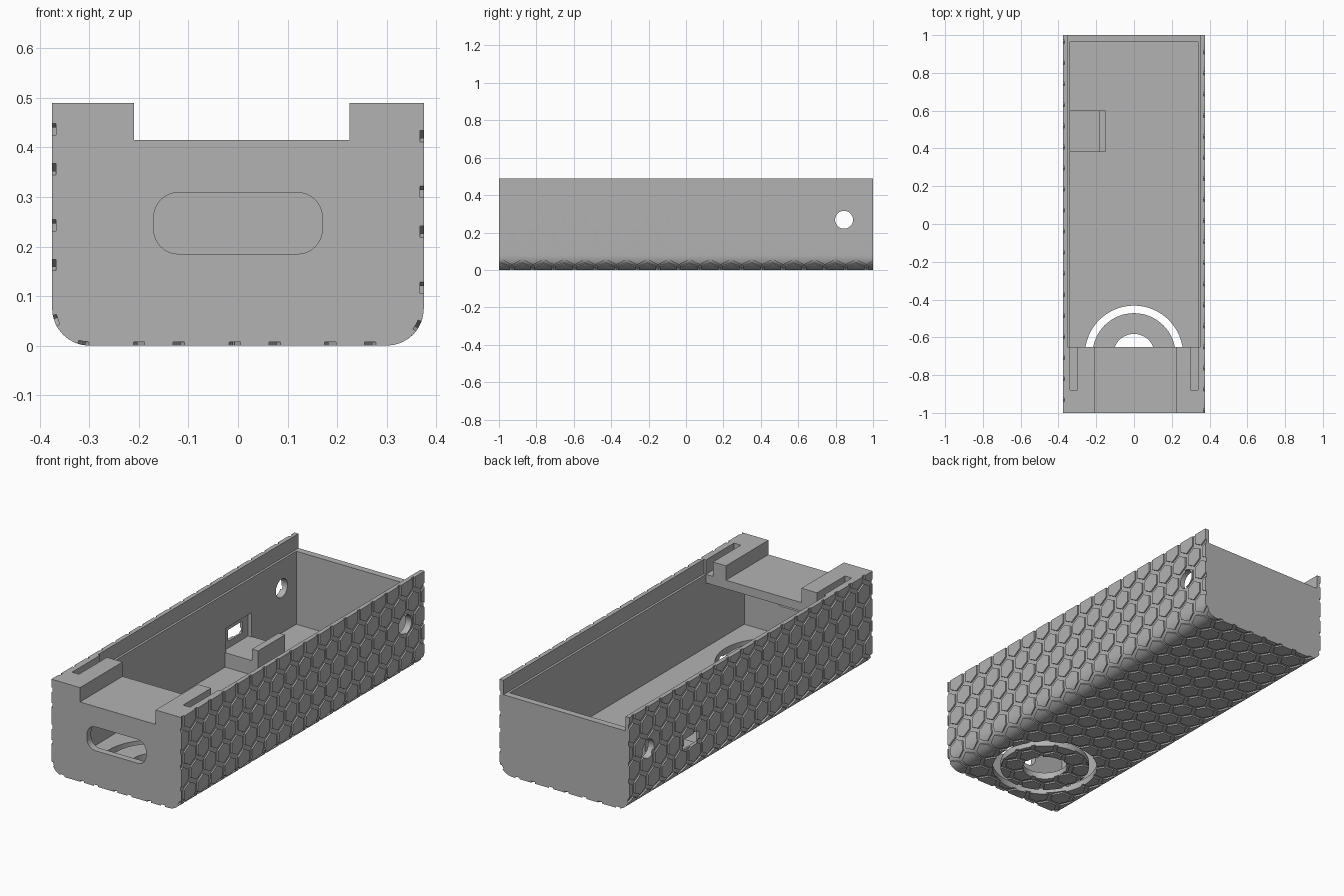
import bpy, bmesh, math
from mathutils import Vector

cube = bpy.data.objects.get("Cube")
if cube:
    bpy.data.objects.remove(cube, do_unlink=True)

grey = bpy.data.materials.new("matte grey")
grey.use_nodes = True
grey.diffuse_color = (0.45, 0.45, 0.45, 1)
grey.node_tree.nodes["Principled BSDF"].inputs["Base Color"].default_value = (0.45, 0.45, 0.45, 1)

HALF, TOP, RAD, PAD = 0.375, 0.49, 0.075, 0.0075
FLAT = HALF - RAD
ARC = RAD * math.pi / 2
WALL, LEDGE, DECK_BACK = 0.34, 0.415, -0.65


def finish(bm, name):
    bmesh.ops.recalc_face_normals(bm, faces=bm.faces)
    mesh = bpy.data.meshes.new(name)
    bm.to_mesh(mesh)
    bm.free()
    obj = bpy.data.objects.new(name, mesh)
    bpy.context.collection.objects.link(obj)
    mesh.materials.append(grey)
    return obj


def prism(name, points, axis, start, end):
    """Extrude a 2D outline along the x, y or z axis."""
    place = {"x": lambda a, b: (start, a, b),
             "y": lambda a, b: (a, start, b),
             "z": lambda a, b: (a, b, start)}[axis]
    bm = bmesh.new()
    face = bm.faces.new([bm.verts.new(place(a, b)) for a, b in points])
    new = bmesh.ops.extrude_face_region(bm, geom=[face], use_keep_orig=True)["geom"]
    shift = Vector([end - start if c == axis else 0 for c in "xyz"])
    bmesh.ops.translate(bm, vec=shift, verts=[g for g in new if isinstance(g, bmesh.types.BMVert)])
    return finish(bm, name)


def box(name, x0, x1, y0, y1, z0, z1):
    return prism(name, [(x0, y0), (x1, y0), (x1, y1), (x0, y1)], "z", z0, z1)


def arc(cx, cy, r, a0, a1, n):
    return [(cx + r * math.cos(math.radians(a0 + (a1 - a0) * i / n)),
             cy + r * math.sin(math.radians(a0 + (a1 - a0) * i / n))) for i in range(n + 1)]


def circle(cx, cy, r, n=64):
    return arc(cx, cy, r, 0, 360, n)[:-1]


def bake(obj, cutters=()):
    """Apply the cutters and any other modifiers to the mesh."""
    for c in cutters:
        mod = obj.modifiers.new(c.name, "BOOLEAN")
        mod.operation, mod.solver, mod.object = "DIFFERENCE", "EXACT", c
    bpy.context.view_layer.update()
    mesh = bpy.data.meshes.new_from_object(obj.evaluated_get(bpy.context.evaluated_depsgraph_get()))
    obj.modifiers.clear()
    obj.data = mesh


# Cutters
cavity = box("cavity_cutter", -WALL, WALL, -0.965, 0.965, 0.035, 0.6)
rail = box("lid_rail_cutter", -0.352, 0.352, DECK_BACK, 1.1, LEDGE, 0.6)
notch = box("deck_notch_cutter", -0.21, 0.225, -1.1, -0.6, LEDGE, 0.6)
side_hole = prism("side_hole_cutter", circle(0.845, 0.268, 0.048, 32), "x", -0.6, 0.6)
handle = prism("front_slot_cutter",
               arc(0.12, 0.259, 0.05, 0, 90, 8) + arc(-0.12, 0.259, 0.05, 90, 180, 8)
               + arc(-0.12, 0.235, 0.05, 180, 270, 8) + arc(0.12, 0.235, 0.05, 270, 360, 8),
               "y", -1.1, -0.9)
window = box("window_cutter", -0.5, -0.3, 0.43, 0.55, 0.145, 0.205)
recess = box("window_recess_cutter", -0.358, -0.3, 0.385, 0.595, 0.11, 0.235)
floor_hole = prism("floor_hole_cutter", circle(0, -0.692, 0.11), "z", -0.1, 0.1)
bm = bmesh.new()
rings = [[bm.verts.new((x, y, z)) for x, y in circle(0, -0.692, r)]
         for r, z in ((0.22, -0.1), (0.26, -0.1), (0.26, 0.1), (0.22, 0.1))]
for k in range(4):
    a, b = rings[k], rings[(k + 1) % 4]
    for i in range(64):
        j = (i + 1) % 64
        bm.faces.new((a[i], a[j], b[j], b[i]))
ring = finish(bm, "floor_ring_cutter")
slots = [box("deck_slot_cutter", min(s * 0.3, s * 0.36), max(s * 0.3, s * 0.36),
             -0.88, -0.6, LEDGE, 0.6) for s in (-1, 1)]

# Case body with rounded lower edges
outline = ([(HALF - PAD, TOP), (-HALF + PAD, TOP)]
           + arc(-FLAT, RAD, RAD - PAD, 180, 270, 12) + arc(FLAT, RAD, RAD - PAD, 270, 360, 12))
body = prism("case_body", outline, "y", -1, 1)
bake(body, [cavity, rail, notch, side_hole, handle, recess, window, floor_hole, ring])

# Front deck with a block and a lid slot on each side
deck = box("front_deck", -WALL, WALL, -0.965, DECK_BACK, 0.37, TOP)
bake(deck, [notch] + slots)

# Shelf and its lip under the window
shelf = prism("window_shelf", [(-WALL, 0.03), (-0.15, 0.03), (-0.15, 0.17), (-0.185, 0.17),
                               (-0.185, 0.11), (-WALL, 0.11)], "y", 0.38, 0.6)

# Honeycomb pads laid out flat, then wrapped around the outside
PITCH, GROOVE = 0.1115, 0.02
ROW = PITCH * math.sqrt(3) / 2
LIMIT = FLAT + ARC + TOP - RAD
bm = bmesh.new()
for row in range(-9, 11):
    for col in range(-1, 20):
        u = -0.063 + row * ROW
        v = -0.986 + (col + 0.5 * (row % 2)) * PITCH
        bm.faces.new([bm.verts.new((a, b, 0)) for a, b in circle(u, v, (PITCH - GROOVE) / math.sqrt(3), 6)])


def slice_at(co, normal, clear=False):
    bmesh.ops.bisect_plane(bm, geom=bm.verts[:] + bm.edges[:] + bm.faces[:], dist=1e-5,
                           plane_co=co, plane_no=normal, clear_outer=clear)


for s in (-1, 1):
    slice_at((s * LIMIT, 0, 0), (s, 0, 0), True)
    slice_at((0, s, 0), (0, s, 0), True)
    for i in range(9):
        slice_at((s * (FLAT + ARC * i / 8), 0, 0), (s, 0, 0))


def wrap(u):
    s, d = (1 if u >= 0 else -1), abs(u)
    if d <= FLAT:
        return u, 0
    if d <= FLAT + ARC:
        t = (d - FLAT) / RAD
        return s * (FLAT + RAD * math.sin(t)), RAD * (1 - math.cos(t))
    return s * HALF, RAD + d - FLAT - ARC


bottom = list(bm.faces)
new = bmesh.ops.extrude_face_region(bm, geom=bottom, use_keep_orig=True)["geom"]
inner = {g for g in new if isinstance(g, bmesh.types.BMVert)}
for v in bm.verts:
    x, z = wrap(v.co.x)
    y = v.co.y
    if v in inner:
        # Push the inner side slightly into the body
        cx, cz = max(-FLAT, min(FLAT, x)), max(RAD, z)
        n = Vector((x - cx, 0, z - cz)).normalized()
        x, z = x - n.x * (PAD + 0.001), z - n.z * (PAD + 0.001)
    v.co = (x, y, z)
pads = finish(bm, "honeycomb_pads")
bake(pads, [side_hole, window, floor_hole, ring])

# Remove the cutters and shade the rounded parts
for c in [cavity, rail, notch, side_hole, handle, window, recess, floor_hole, ring] + slots:
    bpy.data.objects.remove(c, do_unlink=True)
bpy.ops.object.select_all(action="DESELECT")
for o in (body, deck, shelf, pads):
    o.select_set(True)
bpy.context.view_layer.objects.active = body
bpy.ops.object.shade_smooth_by_angle(angle=math.radians(30))
